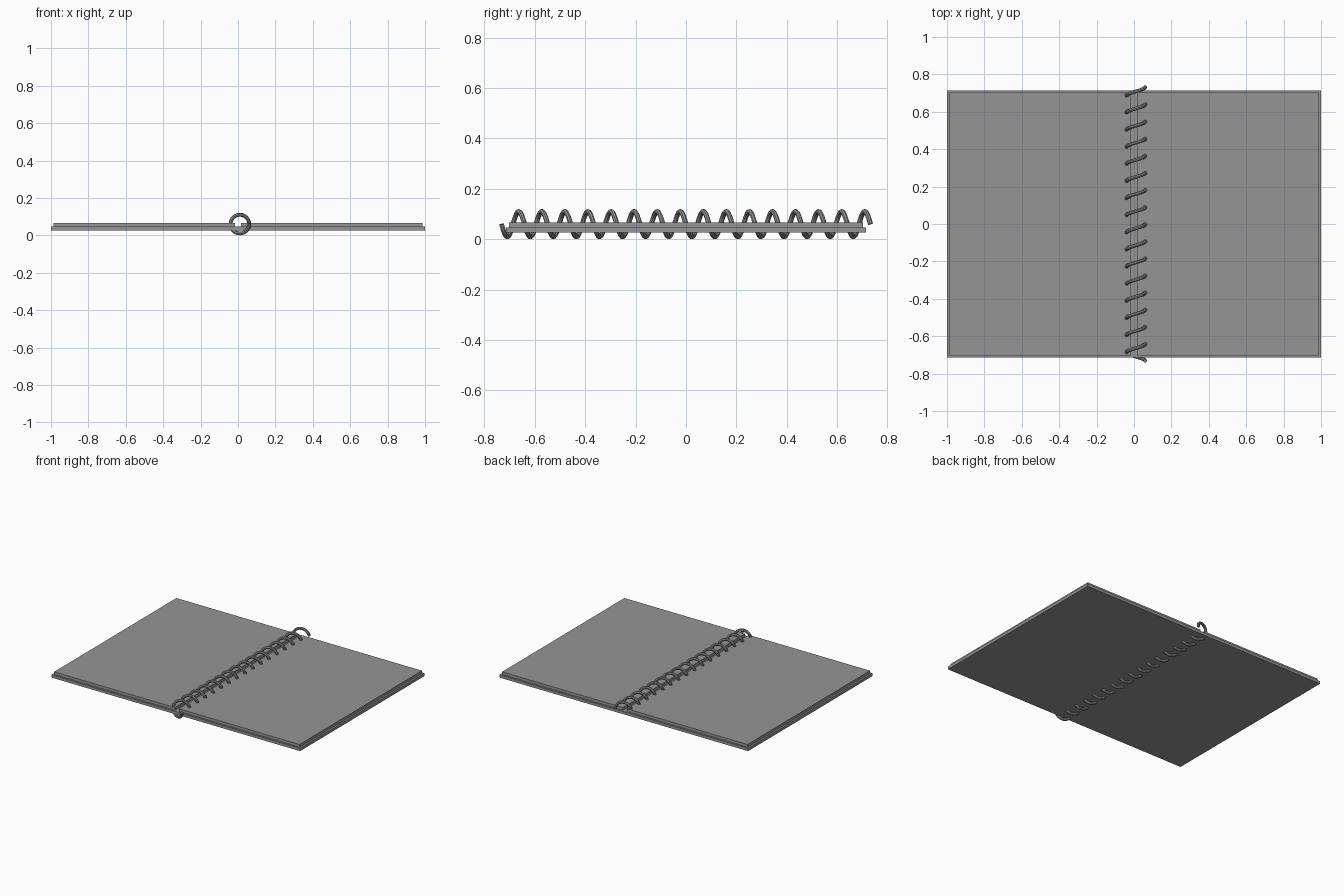
import bpy, math

cube = bpy.data.objects.get("Cube")
if cube:
    bpy.data.objects.remove(cube, do_unlink=True)


def material(name, value):
    m = bpy.data.materials.new(name)
    m.use_nodes = True
    colour = (value, value, value, 1)
    m.diffuse_color = colour
    m.node_tree.nodes["Principled BSDF"].inputs["Base Color"].default_value = colour
    return m


grey = material("mid grey", 0.3)


def slab(name, x0, x1, half_depth, z0, z1):
    bpy.ops.mesh.primitive_cube_add(size=1, location=((x0 + x1) / 2, 0, (z0 + z1) / 2))
    ob = bpy.context.object
    ob.name = name
    ob.scale = (x1 - x0, 2 * half_depth, z1 - z0)
    bpy.ops.object.transform_apply(location=False, rotation=False, scale=True)
    ob.data.materials.append(grey)


# Open cover with a page block on each side of the spine gap
slab("cover", -1, 1, 0.715, 0.026, 0.046)
slab("left_pages", 0.016, 0.987, 0.702, 0.046, 0.066)
slab("right_pages", -0.987, -0.016, 0.702, 0.046, 0.066)

# Spiral binding: starts at the +x side, dips under the cover, then rises over it
TURNS, STEPS = 16, 24
PITCH, RADIUS, WIRE = 0.0915, 0.05, 0.01
curve = bpy.data.curves.new("spiral_binding", "CURVE")
curve.dimensions = "3D"
curve.bevel_depth = WIRE
curve.bevel_resolution = 2
curve.use_fill_caps = True
spline = curve.splines.new("POLY")
spline.points.add(TURNS * STEPS)
for i, p in enumerate(spline.points):
    t = i / STEPS
    a = math.tau * t
    p.co = (0.01 + RADIUS * math.cos(a), (t - TURNS / 2) * PITCH, 0.06 - RADIUS * math.sin(a), 1)
coil = bpy.data.objects.new("spiral_binding", curve)
bpy.context.collection.objects.link(coil)
curve.materials.append(grey)

# Turn the wire into a smooth mesh
bpy.ops.object.select_all(action="DESELECT")
coil.select_set(True)
bpy.context.view_layer.objects.active = coil
bpy.ops.object.convert(target="MESH")
bpy.ops.object.shade_smooth_by_angle()
